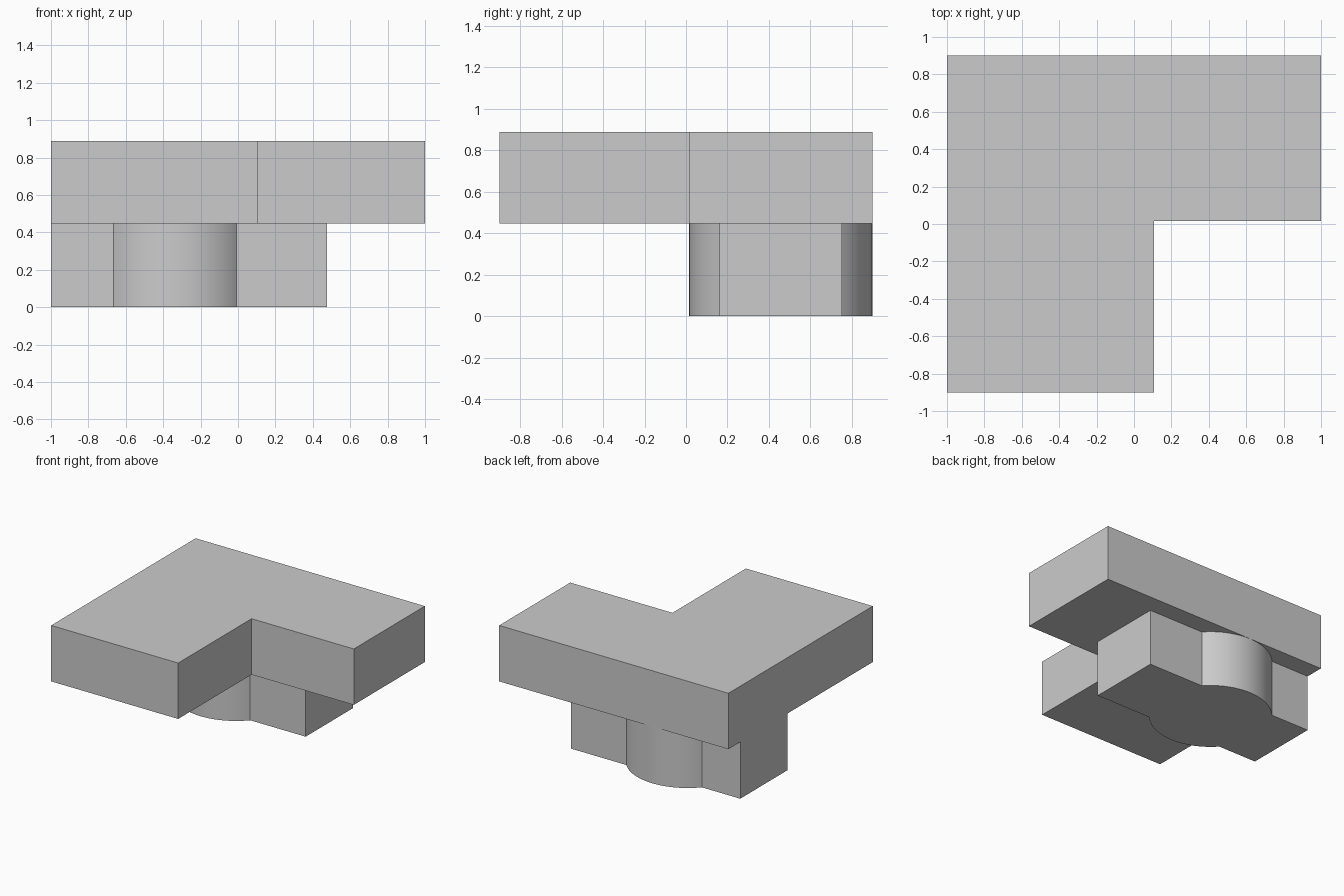
import bpy, bmesh, math

cube = bpy.data.objects.get("Cube")
if cube:
    bpy.data.objects.remove(cube, do_unlink=True)

grey = bpy.data.materials.new("plain grey")
grey.use_nodes = True
colour = (0.6, 0.6, 0.6, 1)
grey.diffuse_color = colour
grey.node_tree.nodes["Principled BSDF"].inputs["Base Color"].default_value = colour


def extrude_profile(name, outline, z0, z1):
    """Solid prism from a counter-clockwise outline."""
    bm = bmesh.new()
    base = bm.faces.new([bm.verts.new((x, y, z0)) for x, y in outline])
    top = bmesh.ops.extrude_face_region(bm, geom=[base], use_keep_orig=True)
    verts = [g for g in top["geom"] if isinstance(g, bmesh.types.BMVert)]
    bmesh.ops.translate(bm, verts=verts, vec=(0, 0, z1 - z0))
    bmesh.ops.recalc_face_normals(bm, faces=bm.faces)
    mesh = bpy.data.meshes.new(name)
    bm.to_mesh(mesh)
    bm.free()
    mesh.materials.append(grey)
    obj = bpy.data.objects.new(name, mesh)
    bpy.context.collection.objects.link(obj)
    return obj


def arc(cx, cy, r, start, end, steps=32):
    angles = [start + (end - start) * i / steps for i in range(steps + 1)]
    return [(cx + r * math.cos(a), cy + r * math.sin(a)) for a in angles]


# L-shaped upper slab
joint, top_z = 0.447, 0.888
slab = [(-1, -0.9), (0.108, -0.9), (0.108, 0.015), (1, 0.015), (1, 0.9), (-1, 0.9)]
extrude_profile("upper_slab", slab, joint, top_z)

# Lower bar with a round boss bulging from both long sides
cx, cy, r, half = -0.336, 0.457, 0.442, 0.295
a = math.asin(half / r)
bar = [(-1, cy - half)]
bar += arc(cx, cy, r, math.pi + a, 2 * math.pi - a)
bar += [(0.477, cy - half), (0.477, cy + half)]
bar += arc(cx, cy, r, a, math.pi - a)
bar += [(-1, cy + half)]
lower = extrude_profile("lower_bar", bar, 0, joint)

# Smooth only the round boss
bpy.ops.object.select_all(action="DESELECT")
lower.select_set(True)
bpy.context.view_layer.objects.active = lower
bpy.ops.object.shade_smooth_by_angle(angle=math.radians(30))
